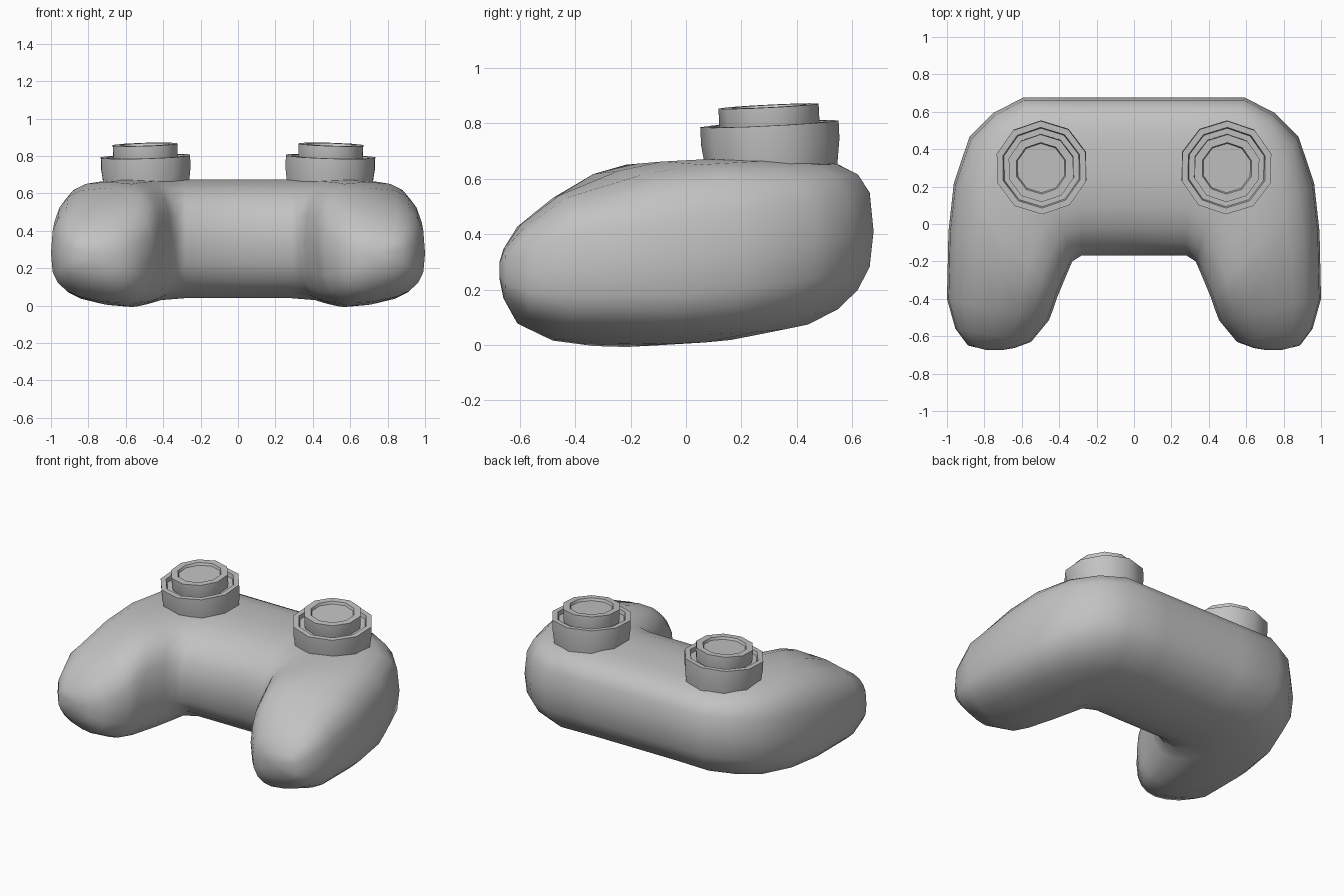
import bpy, bmesh, math
from mathutils import Vector

cube = bpy.data.objects.get("Cube")
if cube:
    bpy.data.objects.remove(cube)

grey = bpy.data.materials.new("plain grey")
grey.use_nodes = True
colour = (0.54, 0.54, 0.54, 1)
grey.diffuse_color = colour
grey.node_tree.nodes["Principled BSDF"].inputs["Base Color"].default_value = colour


def finish(bm, name):
    bmesh.ops.recalc_face_normals(bm, faces=bm.faces)
    mesh = bpy.data.meshes.new(name)
    bm.to_mesh(mesh)
    bm.free()
    mesh.materials.append(grey)
    ob = bpy.data.objects.new(name, mesh)
    bpy.context.collection.objects.link(ob)
    return ob


def smooth(ob, degrees):
    bpy.ops.object.select_all(action="DESELECT")
    ob.select_set(True)
    bpy.context.view_layer.objects.active = ob
    bpy.ops.object.shade_smooth_by_angle(angle=math.radians(degrees))


def bridge(bm, a, b):
    n = len(a)
    for i in range(n):
        j = (i + 1) % n
        bm.faces.new((a[i], a[j], b[j], b[i]))


# Body: rounded sections swept from the middle round to the grip tip
# (inner point, outer point, bottom, top, height of outer edge, inner fullness)
sections = [
    ((0, -.168), (0, .677), .045, .675, .41, 2.4),
    ((.28, -.168), (.3, .677), .045, .675, .41, 2.4),
    ((.33, -.2), (.59, .677), .035, .675, .41, 2.4),
    ((.36, -.27), (.75, .595), .018, .675, .40, 2.6),
    ((.385, -.33), (.88, .465), .009, .67, .37, 2.8),
    ((.41, -.39), (.963, .22), .003, .662, .33, 2.8),
    ((.43, -.45), (.992, -.04), .006, .628, .30, 2.8),
    ((.455, -.515), (1, -.40), .022, .54, .28, 2.6),
    ((.55, -.63), (.955, -.56), .08, .435, .26, 2.4),
    ((.64, -.663), (.887, -.65), .17, .35, .26, 2.4),
    ((.70, -.673), (.79, -.673), .24, .30, .27, 2.4),
]
SIDES = 20
bm = bmesh.new()
rings = []
for inner, outer, low, high, edge, fullness in sections:
    inner, outer = Vector(inner), Vector(outer)
    mid, half = (low + high) / 2, (high - low) / 2
    ring = []
    for k in range(SIDES):
        a = math.tau * k / SIDES
        c, s = math.cos(a), math.sin(a)
        power = 2 / (3 if c > 0 else fullness)
        t = math.copysign(abs(c) ** power, c)
        h = math.copysign(abs(s) ** power, s)
        z = mid + half * h + max(0, -h) * half * t * .16
        z += (edge - mid) * max(t, 0) ** 3
        p = inner.lerp(outer, (t + 1) / 2)
        ring.append(bm.verts.new((p.x, p.y, z)))
    rings.append(ring)
for a, b in zip(rings, rings[1:]):
    bridge(bm, a, b)
bm.faces.new(rings[-1])
body = finish(bm, "body")
mirror = body.modifiers.new("mirror", "MIRROR")
mirror.use_clip = True
smooth(body, 60)


# Thumb sticks: ten-sided turned parts, leaning slightly outwards and forwards
def turned(name, profile, side):
    bm = bmesh.new()
    loops = []
    for r, z in profile:
        loops.append([bm.verts.new((side * r * math.cos(a), r * math.sin(a), z))
                      for a in (math.radians(94 + 36 * k) for k in range(10))])
    for a, b in zip(loops, loops[1:]):
        bridge(bm, a, b)
    bm.faces.new(loops[0])
    bm.faces.new(loops[-1])
    ob = finish(bm, name)
    ob.location = (side * .495, .301, .798)
    ob.rotation_euler = Vector((side * .03, -.05, 1)).to_track_quat("Z", "Y").to_euler()
    smooth(ob, 40)


socket = [(.236, -.17), (.24, -.14), (.25, -.065), (.25, 0), (.216, 0), (.21, -.025)]
cap = [(.165, -.06), (.181, 0), (.181, .064), (.138, .064), (.132, .048)]
for side, label in ((1, "left"), (-1, "right")):
    turned(label + "_stick_socket", socket, side)
    turned(label + "_stick_cap", cap, side)
